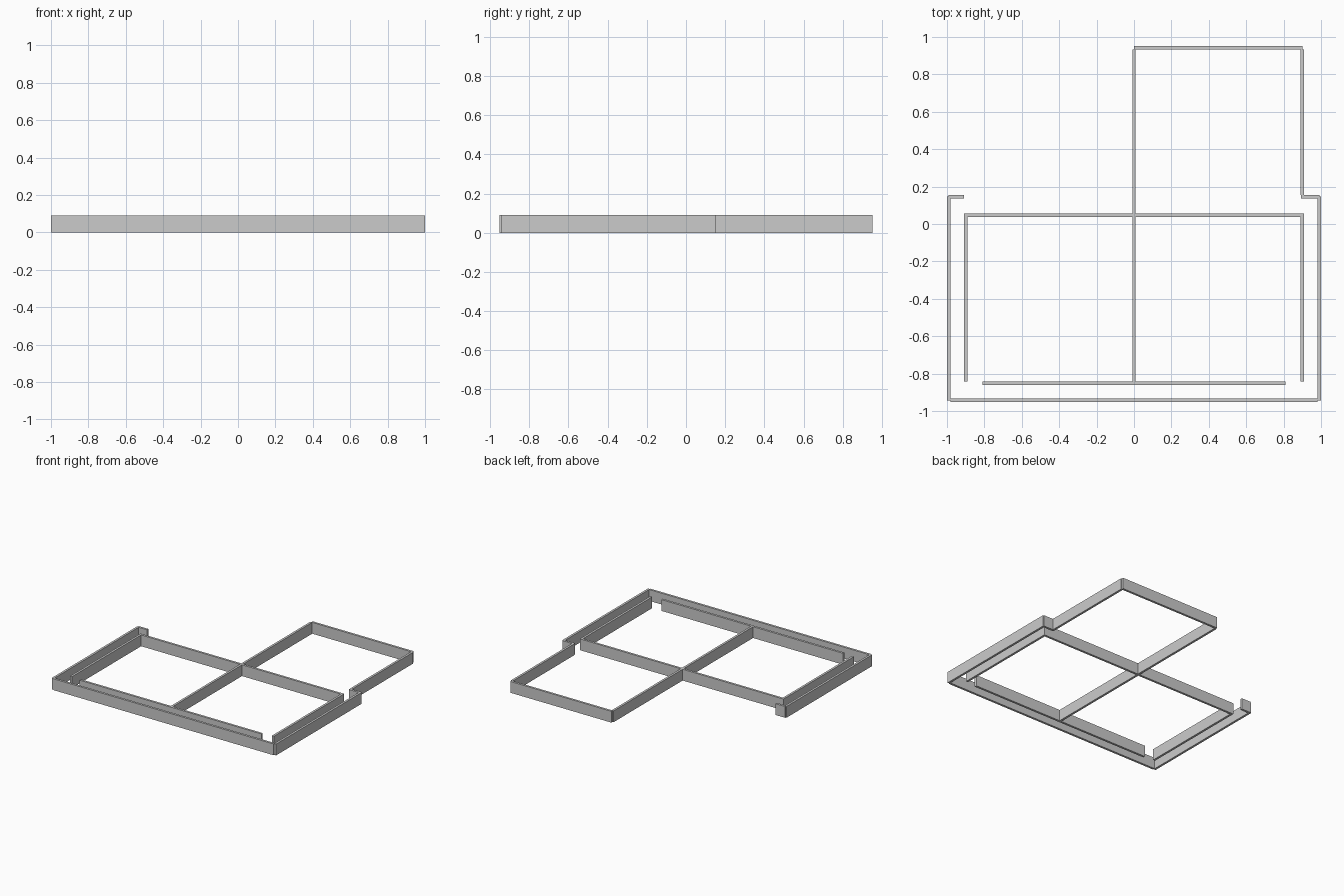
import bpy, bmesh
from mathutils import Matrix

if "Cube" in bpy.data.objects:
    bpy.data.objects.remove(bpy.data.objects["Cube"])

T = 0.018   # wall thickness
H = 0.091   # wall height


def box(name, x0, x1, y0, y1):
    bm = bmesh.new()
    size = Matrix.Diagonal((x1 - x0, y1 - y0, H, 1))
    move = Matrix.Translation(((x0 + x1) / 2, (y0 + y1) / 2, H / 2))
    bmesh.ops.create_cube(bm, size=1, matrix=move @ size)
    mesh = bpy.data.meshes.new(name)
    bm.to_mesh(mesh)
    bm.free()
    bpy.context.collection.objects.link(bpy.data.objects.new(name, mesh))


def wall_x(name, y, x0, x1):
    box(name, x0, x1, y - T / 2, y + T / 2)


def wall_y(name, x, y0, y1):
    box(name, x - T / 2, x + T / 2, y0, y1)


# Walls running left to right
wall_x("front_outer_wall", -0.942, -0.982, 0.982)
wall_x("front_inner_wall", -0.851, -0.81, 0.81)
wall_x("cross_wall", 0.047, -0.908, 0.908)
wall_x("back_wall", 0.942, 0.0, 0.902)

# Walls running front to back
wall_y("centre_wall", 0.0, -0.843, 0.934)
wall_y("back_right_wall", 0.9, 0.154, 0.934)

# Mirrored side walls with short returns
for side, s in (("left", -1), ("right", 1)):
    wall_y(side + "_outer_wall", s * 0.991, -0.944, 0.147)
    wall_y(side + "_inner_wall", s * 0.9, -0.842, 0.04)
    a, b = sorted((s * (0.908 if s < 0 else 0.893), s * 0.993))
    wall_x(side + "_return_wall", 0.145, a, b)
